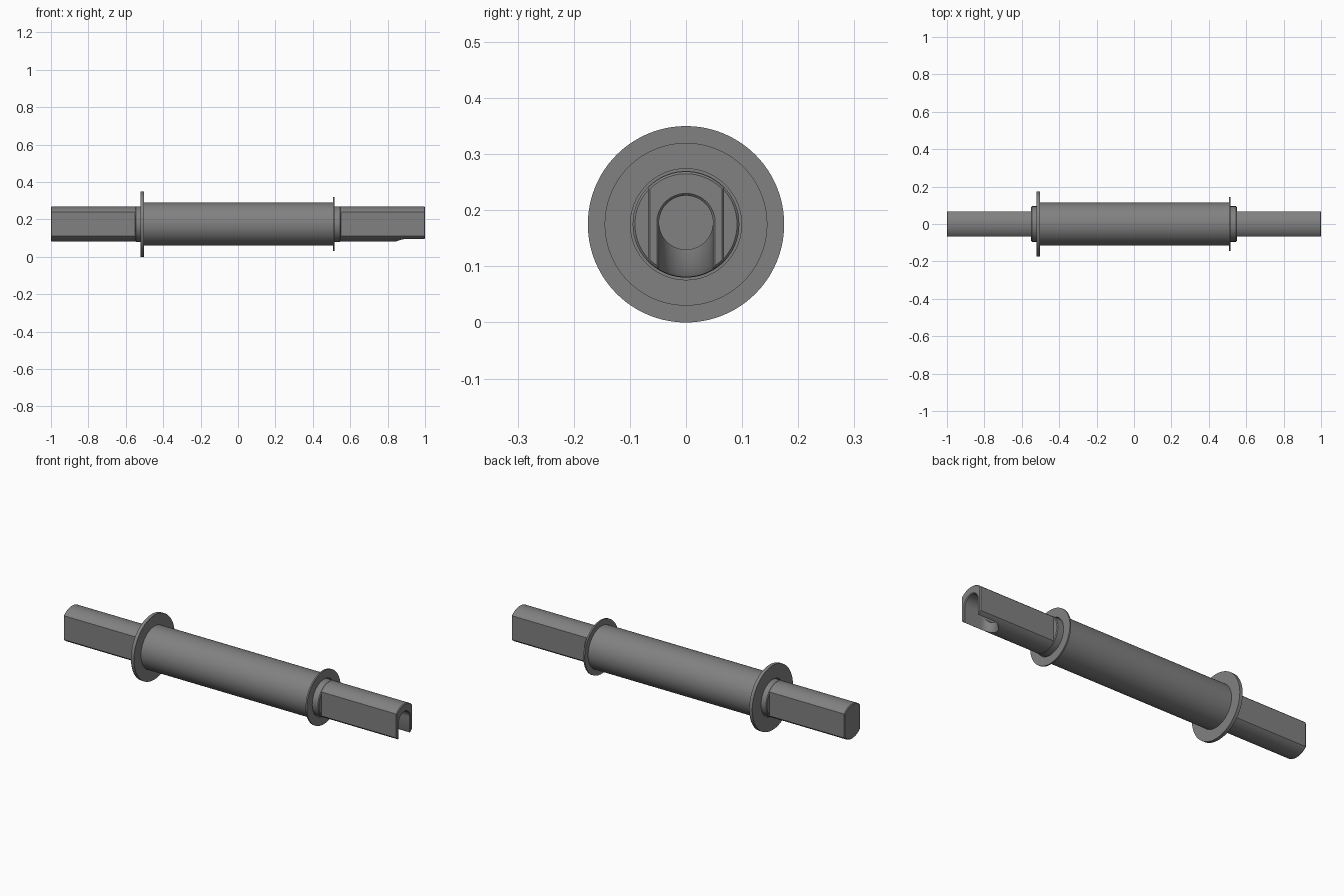
import bpy, bmesh
from math import sin, cos, pi, asin

if "Cube" in bpy.data.objects:
    bpy.data.objects.remove(bpy.data.objects["Cube"])

AXIS_Z = 0.175
R, FLAT = 0.095, 0.068      # axle radius and half width across its flats
SLOT = 0.048                # bore radius and slot half width


def loft(name, rings, closed=False):
    """Skin equal-length rings of points; cap the ends unless closed."""
    bm = bmesh.new()
    vs = [[bm.verts.new(p) for p in ring] for ring in rings]
    n = len(vs[0])
    for i in range(len(vs) if closed else len(vs) - 1):
        a, b = vs[i], vs[(i + 1) % len(vs)]
        for j in range(n):
            k = (j + 1) % n
            bm.faces.new((a[j], a[k], b[k], b[j]))
    if not closed:
        bm.faces.new(vs[0])
        bm.faces.new(vs[-1])
    bmesh.ops.recalc_face_normals(bm, faces=bm.faces)
    me = bpy.data.meshes.new(name)
    bm.to_mesh(me)
    bm.free()
    ob = bpy.data.objects.new(name, me)
    bpy.context.collection.objects.link(ob)
    return ob


def circle(x, r, z=AXIS_Z, n=96):
    return [(x, r * sin(2 * pi * i / n), z + r * cos(2 * pi * i / n)) for i in range(n)]


def lathe(name, profile, closed=False, z=AXIS_Z):
    return loft(name, [circle(x, r, z) for x, r in profile], closed)


def flatted(x, r, f, n=24):
    """Circle with two parallel side flats."""
    a = asin(f / r)
    arc = [-a + 2 * a * i / n for i in range(n + 1)]
    arc += [pi + t for t in arc]
    return [(x, r * sin(t), AXIS_Z + r * cos(t)) for t in arc]


def slot_ring(z, grow, n=24):
    """Plan outline of the slot: rounded inner end, slightly flared mouth."""
    r, cx = SLOT + grow, 0.9
    pts = [(cx - r * cos(t), r * sin(t), z)
           for t in [-pi / 2 + pi * i / n for i in range(n + 1)]]
    mouth = [(0.996, r), (1.012, r + 0.016)]
    pts += [(x, y, z) for x, y in mouth]
    pts += [(x, -y, z) for x, y in reversed(mouth)]
    return pts


def cut(ob, cutter):
    m = ob.modifiers.new("cut", 'BOOLEAN')
    m.operation, m.solver, m.object = 'DIFFERENCE', 'EXACT', cutter
    cutter.hide_render = True
    cutter.hide_set(True)


# Hollow sleeve and its two end flanges
parts = [lathe("sleeve", [(-0.51, 0.115), (0.51, 0.115), (0.51, 0.099), (-0.51, 0.099)], True)]
for name, x0, x1, r in (("large_flange", -0.52, -0.502, 0.175),
                        ("small_flange", 0.507, 0.515, 0.145)):
    parts.append(lathe(name, [(x0, r), (x1, r), (x1, 0.099), (x0, 0.099)], True))

# Round axle core: seated in the sleeve, with a bevelled collar at both ends
half = [(0.55, 0.091), (0.546, R), (0.49, R), (0.49, 0.1)]
parts.append(lathe("axle_core", [(-x, r) for x, r in half] + half[::-1]))

# Flatted axle ends with chamfered tips
ends = {}
for name, s in (("left_axle_end", -1), ("right_axle_end", 1)):
    ends[name] = loft(name, [flatted(s * 0.54, R - 0.001, FLAT),
                             flatted(s * 0.996, R - 0.001, FLAT),
                             flatted(s * 1.0, R - 0.005, FLAT - 0.004)])
    parts.append(ends[name])

# Blind bore and downward slot in the right end
bore = lathe("bore_cutter", [(0.72, SLOT), (0.996, SLOT), (1.012, SLOT + 0.016)], z=0.178)
slot = loft("slot_cutter", [slot_ring(0.07, 0.014), slot_ring(0.098, 0.0), slot_ring(0.178, 0.0)])
cut(ends["right_axle_end"], slot)
cut(ends["right_axle_end"], bore)

# Dark steel finish; apply the cuts, then smooth the round faces
steel = bpy.data.materials.new("dark_steel")
steel.diffuse_color = (0.22, 0.22, 0.22, 1)
steel.use_nodes = True
steel.node_tree.nodes["Principled BSDF"].inputs["Base Color"].default_value = steel.diffuse_color
for ob in parts:
    ob.data.materials.append(steel)
    bpy.ops.object.select_all(action='DESELECT')
    ob.select_set(True)
    bpy.context.view_layer.objects.active = ob
    for m in list(ob.modifiers):
        bpy.ops.object.modifier_apply(modifier=m.name)
    bpy.ops.object.shade_smooth_by_angle(angle=0.5)
for c in (bore, slot):
    bpy.data.objects.remove(c)
